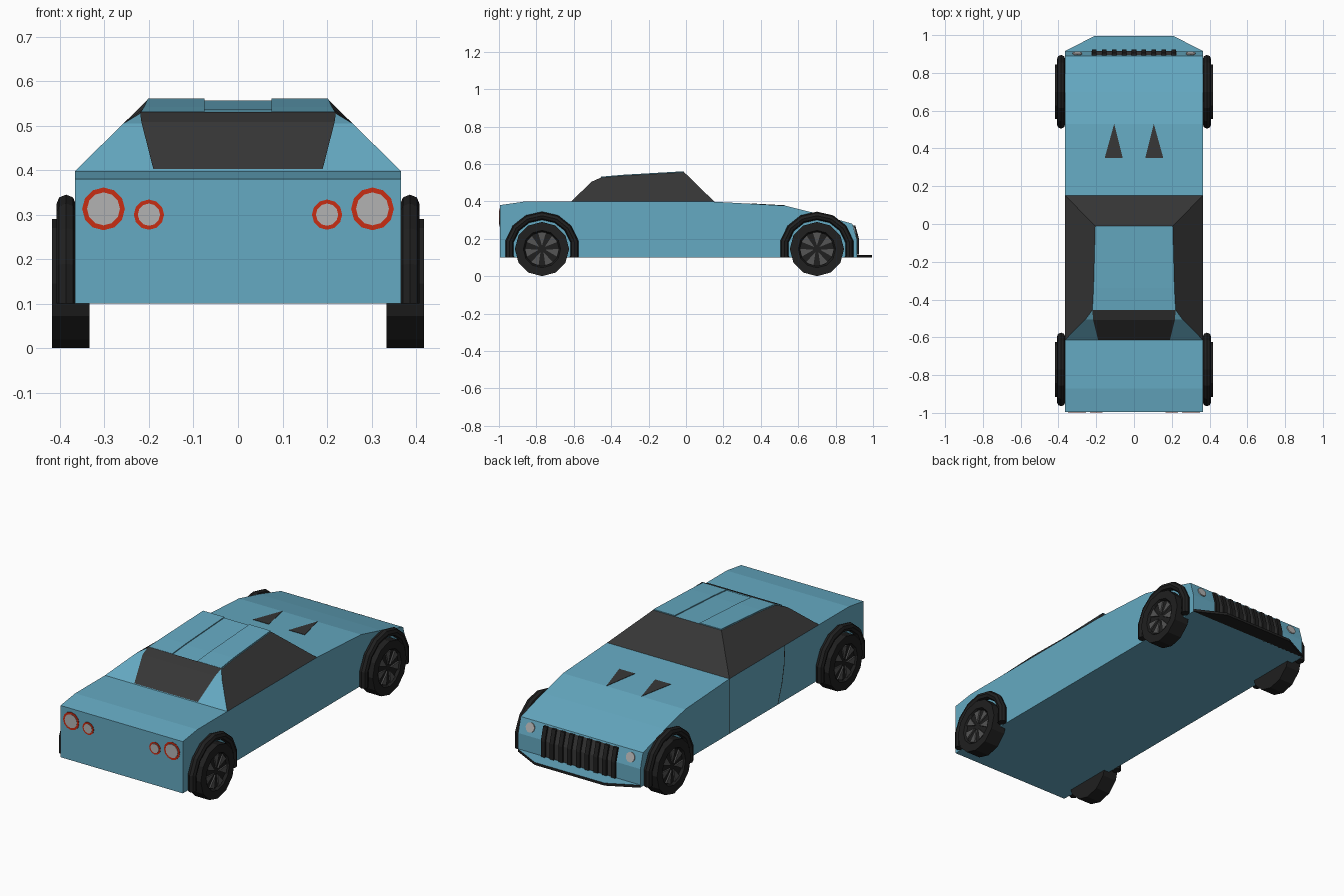
import bpy, bmesh, math
from mathutils import Matrix, Vector

if "Cube" in bpy.data.objects:
    bpy.data.objects.remove(bpy.data.objects["Cube"])


def material(name, r, g, b):
    m = bpy.data.materials.new(name)
    m.diffuse_color = (r, g, b, 1)
    m.use_nodes = True
    m.node_tree.nodes["Principled BSDF"].inputs["Base Color"].default_value = m.diffuse_color
    return m


BLUE = material("blue_paint", .13, .40, .54)
GLASS = material("dark_glass", .037, .037, .037)
BLACK = material("black_rubber", .014, .014, .014)
GREY = material("rim_grey", .09, .09, .09)
RED = material("red_trim", .58, .026, .007)
LAMP = material("lamp_grey", .45, .45, .45)
W = .366


def build(name, verts, faces, mats, slots=None, fix=True):
    me = bpy.data.meshes.new(name)
    me.from_pydata(verts, [], faces)
    for m in mats:
        me.materials.append(m)
    for i, p in enumerate(me.polygons):
        p.material_index = slots[i] if slots else 0
    if fix:
        bm = bmesh.new()
        bm.from_mesh(me)
        bmesh.ops.recalc_face_normals(bm, faces=bm.faces)
        bm.to_mesh(me)
        bm.free()
    ob = bpy.data.objects.new(name, me)
    bpy.context.collection.objects.link(ob)
    return ob


def prism(name, outline, offset, mats, top_slot=0):
    """Sweep a planar outline of 3D points along an offset; last cap may use another slot."""
    n = len(outline)
    verts = [Vector(p) for p in outline] + [Vector(p) + Vector(offset) for p in outline]
    faces = [(i, (i + 1) % n, n + (i + 1) % n, n + i) for i in range(n)]
    faces += [tuple(range(n)), tuple(range(n, 2 * n))]
    return build(name, verts, faces, mats, [0] * (n + 1) + [top_slot])


def disc(name, centre, radius, depth, mat, tilt=0, sides=12):
    """Short cylinder with its axis along y, tilted about x."""
    bm = bmesh.new()
    bmesh.ops.create_cone(bm, cap_ends=True, segments=sides, radius1=radius, radius2=radius, depth=depth,
                          matrix=Matrix.Translation(centre) @ Matrix.Rotation(math.pi / 2 + tilt, 4, 'X'))
    me = bpy.data.meshes.new(name)
    bm.to_mesh(me)
    bm.free()
    me.materials.append(mat)
    ob = bpy.data.objects.new(name, me)
    bpy.context.collection.objects.link(ob)


# Body: side profile swept across the width
profile = [(-.995, .1), (-.995, .38), (-.87, .398), (.15, .398), (.53, .377), (.70, .335),
           (.89, .28), (.913, .2), (.913, .1)]
prism("body", [(-W, y, z) for y, z in profile], (2 * W, 0, 0), [BLUE])

# Cabin: half-width, y, z from tail to windscreen base
rail = [(W, -.615, .398), (.257, -.505, .505), (.22, -.455, .527), (.214, -.34, .537),
        (.205, -.01, .556), (W, .152, .398)]
n = len(rail)
verts = [(x, y, z) for x, y, z in rail] + [(-x, y, z) for x, y, z in rail]
faces = [(i, i + 1, n + i + 1, n + i) for i in range(n - 1)]
faces += [tuple(range(n)), tuple(range(n, 2 * n)), (0, n, 2 * n - 1, n - 1)]
build("cabin", verts, faces, [BLUE, GLASS], [0, 0, 0, 0, 1, 1, 1, 0])

# Rear window following the two rear slopes
rows = [(.19, -.615, .402), (.217, -.507, .508), (.22, -.455, .531)]
build("rear_window", [(s * x, y, z) for x, y, z in rows for s in (-1, 1)],
      [(0, 1, 3, 2), (2, 3, 5, 4)], [GLASS], fix=False)

# Raised roof panels either side of the centre strip
for side, s in (("left", -1), ("right", 1)):
    outline = []
    for x, y, z in rail[2:5]:
        outline.append((x, y, z))
    a = [(s * .075, y, z) for x, y, z in outline]
    b = [(s * (x - .003), y, z) for x, y, z in outline]
    up = Vector((0, 0, .005))
    vs = [Vector(p) for p in a + b] + [Vector(p) + up for p in a + b]
    fs = [(6, 7, 10, 9), (7, 8, 11, 10), (0, 1, 7, 6), (1, 2, 8, 7),
          (3, 4, 10, 9), (4, 5, 11, 10), (0, 3, 9, 6), (2, 5, 11, 8)]
    build(side + "_roof_panel", vs, fs, [BLUE])

    # Bonnet vent lying on the sloped bonnet
    def hood(y):
        return .398 - .021 * (y - .15) / .38
    tri = [(s * .06, .35), (s * .155, .35), (s * .105, .53)]
    prism(side + "_bonnet_vent", [(x, y, hood(y) - .004) for x, y in tri], (0, 0, .006), [GLASS])

    # Tail lamps: red ring with a grey lens
    for size, x, z, r1, r2 in (("outer", .302, .313, .048, .037), ("inner", .2, .3, .034, .025)):
        disc(f"{side}_{size}_tail_ring", (s * x, -.995, z), r1, .004, RED)
        disc(f"{side}_{size}_tail_lens", (s * x, -.995, z), r2, .008, LAMP)

    # Headlamp on the sloping nose
    disc(side + "_headlamp", (s * .30, .902, .243), .026, .008, LAMP, math.atan2(.023, .08))

# Grille: dark backing bent over the nose, with upright slats
nose = [(.893, .272), (.9145, .2), (.9145, .115)]
build("grille_backing", [(x, y + .001, z) for y, z in nose for x in (.225, -.225)],
      [(0, 1, 3, 2), (2, 3, 5, 4)], [GLASS], fix=False)
for i in range(9):
    x = -.21 + i * .0525 - .012
    shape = [(.885, .272), (.905, .272), (.925, .2), (.925, .115), (.9, .115)]
    prism("grille_slat", [(x, y, z) for y, z in shape], (.024, 0, 0), [BLACK])

# Front splitter: black plate with a painted top
prism("front_splitter", [(-W, .90, .1), (W, .90, .1), (W, .915, .1), (.21, .995, .1),
                         (-.21, .995, .1), (-W, .915, .1)], (0, 0, .014), [BLACK, BLUE], 1)

# Door seams on the left flank
for path in ([(.15, .398), (.15, .102)], [(-.32, .398), (-.315, .3), (-.295, .2), (-.26, .102)]):
    k = len(path)
    strip = [(-W - .0015, y + d, z) for y, z in path for d in (-.003, .003)]
    build("door_seam", strip, [(2 * i, 2 * i + 1, 2 * i + 3, 2 * i + 2) for i in range(k - 1)],
          [BLACK], fix=False)

# Wheels and arches
R = .145
for s, side in ((-1, "left"), (1, "right")):
    for cy, end in ((-.77, "rear"), (.70, "front")):
        def ring(x, r, count=12):
            return [(s * x, cy + r * math.sin(2 * math.pi * i / count),
                     R + r * math.cos(2 * math.pi * i / count)) for i in range(count)]

        # Tyre lathed from a stepped section with a recessed face
        section = [(.333, R), (.418, R), (.418, .1), (.404, .092)]
        vs = [p for x, r in section for p in ring(x, r)]
        fs = [(j * 12 + i, j * 12 + (i + 1) % 12, j * 12 + 12 + (i + 1) % 12, j * 12 + 12 + i)
              for j in range(3) for i in range(12)]
        fs += [tuple(range(12)), tuple(range(36, 48))]
        build(f"{side}_{end}_tyre", vs, fs, [BLACK])

        # Wedge spokes
        vs, fs = [], []
        for k in range(7):
            a = 2 * math.pi * k / 7
            for x in (.403, .412):
                for r, d in ((.018, 0), (.09, -.24), (.09, .24)):
                    vs.append((s * x, cy + r * math.sin(a + d), R + r * math.cos(a + d)))
            b = k * 6
            fs += [(b, b + 1, b + 2), (b + 3, b + 4, b + 5), (b, b + 1, b + 4, b + 3),
                   (b + 1, b + 2, b + 5, b + 4), (b + 2, b, b + 3, b + 5)]
        build(f"{side}_{end}_spokes", vs, fs, [GREY])

        # Arch: torus cut off level with the sill
        bpy.ops.mesh.primitive_torus_add(major_radius=.178, minor_radius=.022,
                                         major_segments=14, minor_segments=8)
        arch = bpy.context.object
        arch.name = f"{side}_{end}_arch"
        arch.data.materials.append(BLACK)
        bm = bmesh.new()
        bm.from_mesh(arch.data)
        bm.transform(Matrix.Translation((s * .386, cy, R)) @ Matrix.Rotation(math.pi / 2, 4, 'Y'))
        cut = bmesh.ops.bisect_plane(bm, geom=bm.verts[:] + bm.edges[:] + bm.faces[:],
                                     plane_co=(0, 0, .1), plane_no=(0, 0, -1), clear_outer=True)
        bmesh.ops.holes_fill(bm, edges=[e for e in bm.edges if e.is_boundary])
        bm.to_mesh(arch.data)
        bm.free()
